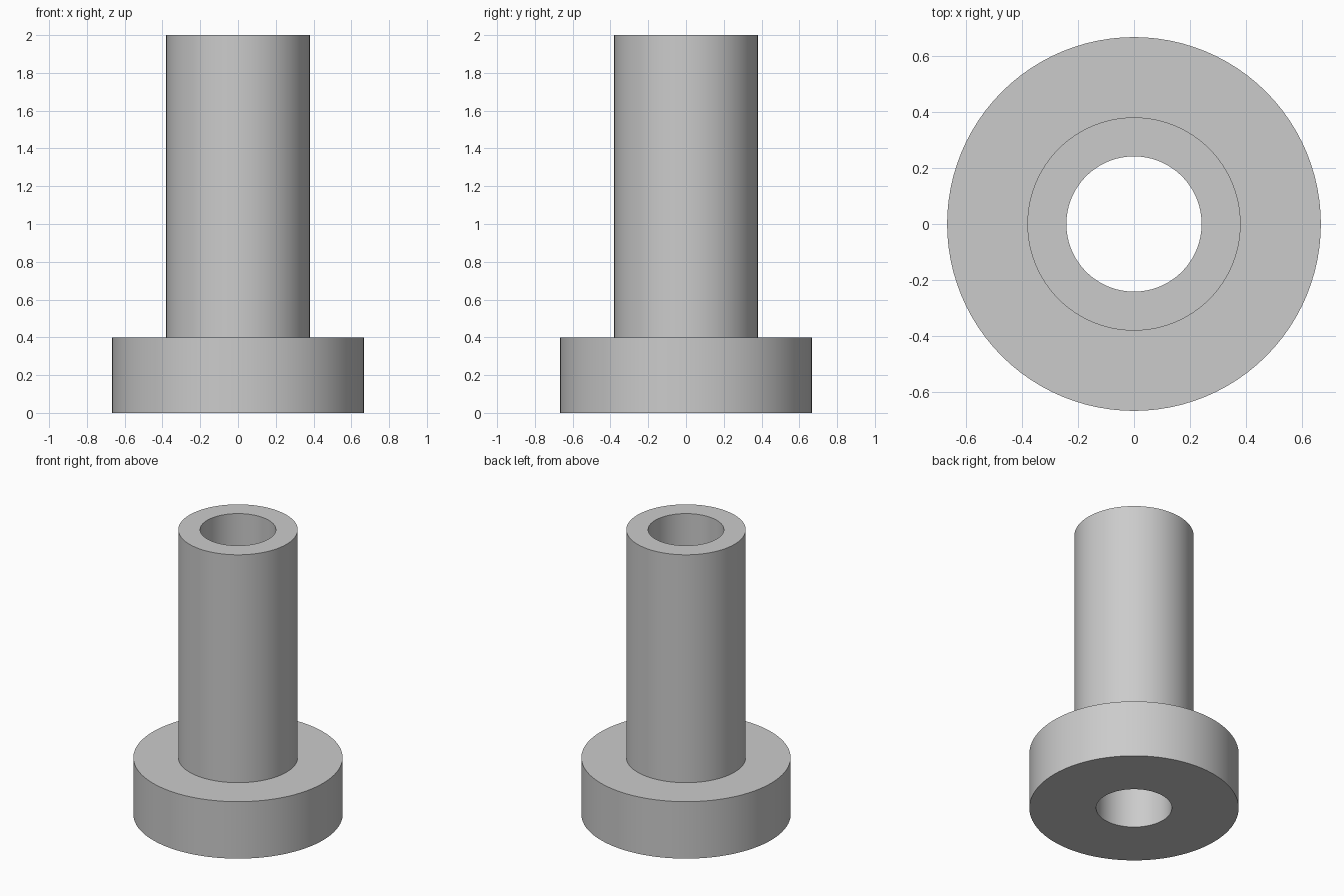
import bpy
import bmesh
import math

SIDES = 96
BORE, TUBE, FLANGE = 0.241, 0.38, 0.666
STEP, TOP = 0.4, 2.0

cube = bpy.data.objects.get("Cube")
if cube:
    bpy.data.objects.remove(cube, do_unlink=True)

# Single grey material
grey = bpy.data.materials.new("light_grey")
grey.use_nodes = True
colour = (0.6, 0.6, 0.6, 1.0)
grey.diffuse_color = colour
grey.node_tree.nodes["Principled BSDF"].inputs["Base Color"].default_value = colour

# Closed half-section: base, flange rim, shoulder, tube wall, top rim, bore
profile = [(BORE, 0), (FLANGE, 0), (FLANGE, STEP),
           (TUBE, STEP), (TUBE, TOP), (BORE, TOP)]

# Turn the section around the upright axis
bm = bmesh.new()
verts = [bm.verts.new((r, 0, z)) for r, z in profile]
edges = [bm.edges.new((a, b)) for a, b in zip(verts, verts[1:] + verts[:1])]
bmesh.ops.spin(bm, geom=verts + edges, cent=(0, 0, 0), axis=(0, 0, 1),
               angle=math.tau, steps=SIDES, use_merge=False)
bmesh.ops.remove_doubles(bm, verts=bm.verts, dist=0.0001)
bmesh.ops.recalc_face_normals(bm, faces=bm.faces)

mesh = bpy.data.meshes.new("flanged_bushing")
bm.to_mesh(mesh)
bm.free()
mesh.materials.append(grey)
bushing = bpy.data.objects.new("flanged_bushing", mesh)
bpy.context.collection.objects.link(bushing)

# Smooth walls with crisp rims
bpy.ops.object.select_all(action="DESELECT")
bushing.select_set(True)
bpy.context.view_layer.objects.active = bushing
bpy.ops.object.shade_smooth_by_angle(angle=math.radians(30))
